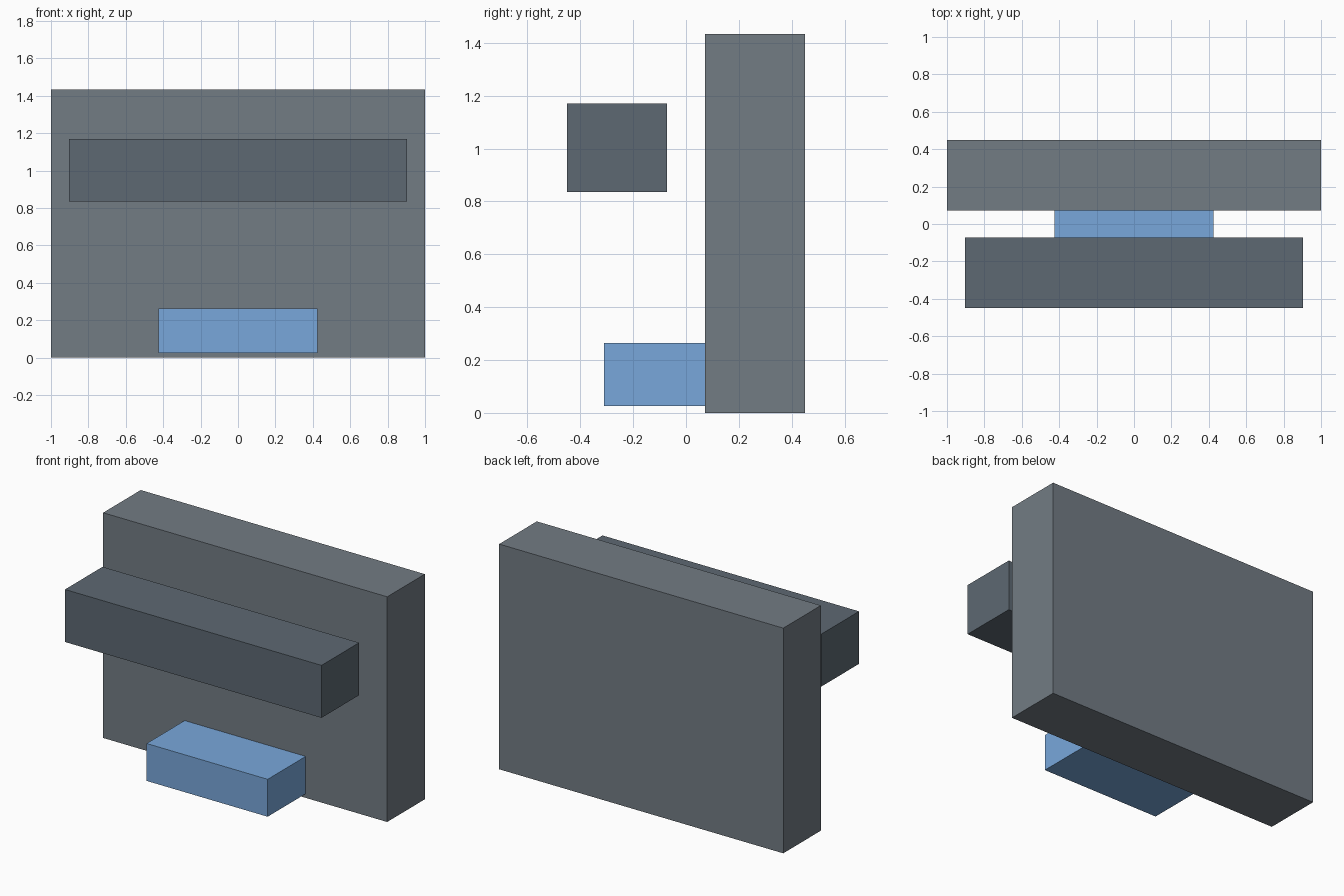
import bpy

if "Cube" in bpy.data.objects:
    bpy.data.objects.remove(bpy.data.objects["Cube"])


def material(name, color):
    mat = bpy.data.materials.new(name)
    mat.diffuse_color = (*color, 1)
    mat.use_nodes = True
    mat.node_tree.nodes["Principled BSDF"].inputs["Base Color"].default_value = mat.diffuse_color
    return mat


def box(name, x_half, y_range, z_range, mat):
    """Box centred on x = 0, spanning the given y and z ranges."""
    (y0, y1), (z0, z1) = y_range, z_range
    bpy.ops.mesh.primitive_cube_add(size=1, location=(0, (y0 + y1) / 2, (z0 + z1) / 2))
    obj = bpy.context.object
    obj.name = name
    obj.scale = (2 * x_half, y1 - y0, z1 - z0)
    bpy.ops.object.transform_apply(location=False, rotation=False, scale=True)
    obj.data.materials.append(mat)
    return obj


slate = material("slate", (0.17, 0.20, 0.23))
dark_slate = material("dark_slate", (0.11, 0.14, 0.17))
blue = material("blue", (0.19, 0.39, 0.71))

# Upright slab at the back
box("back_panel", 1.0, (0.072, 0.45), (0, 1.433), slate)

# Floating bar in front of the slab
box("upper_bar", 0.903, (-0.45, -0.072), (0.836, 1.17), dark_slate)

# Low block against the slab's front face
box("lower_block", 0.426, (-0.31, 0.072), (0.026, 0.264), blue)
